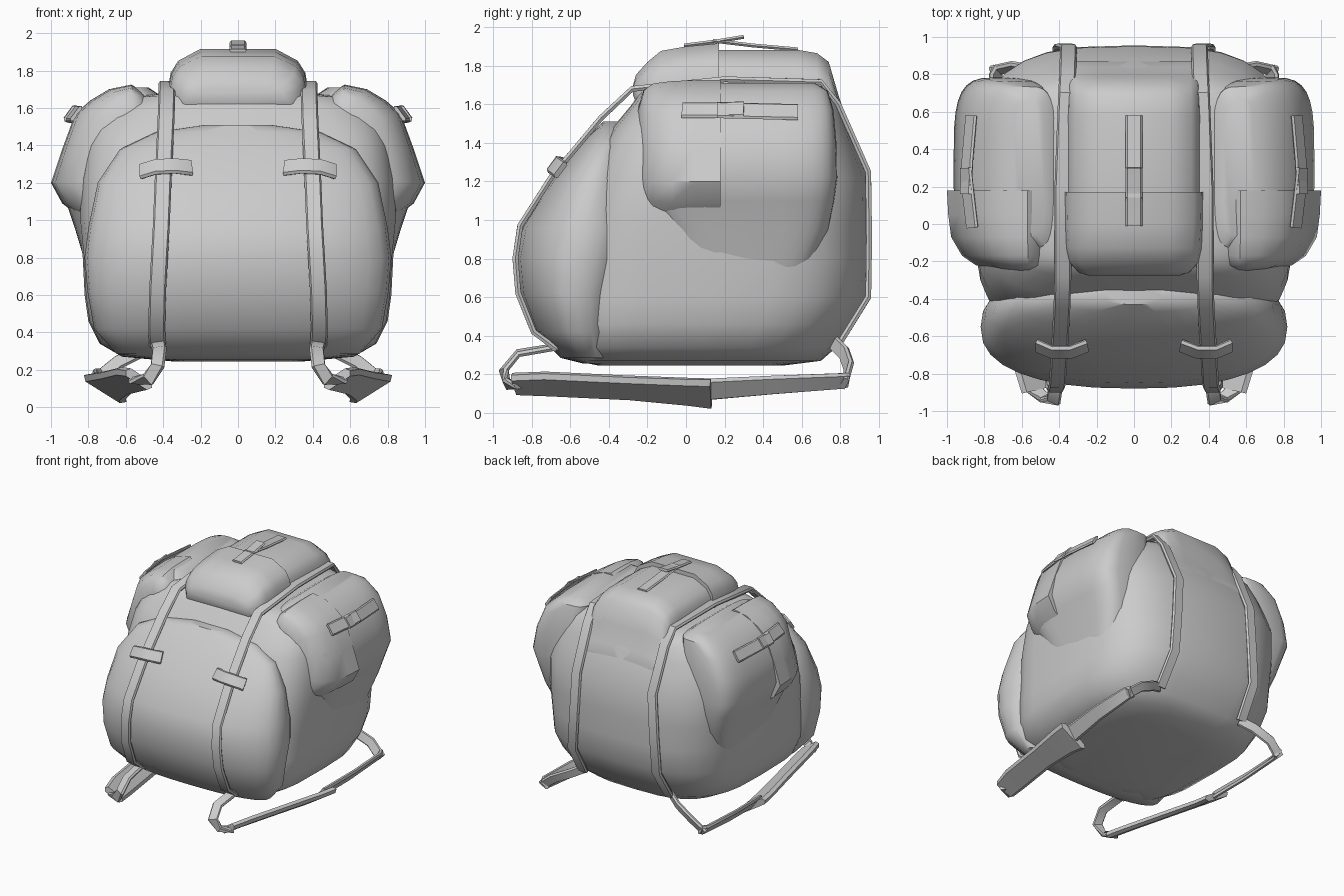
import bpy, bmesh
from math import sin, cos, pi
from mathutils import Vector

if "Cube" in bpy.data.objects:
    bpy.data.objects.remove(bpy.data.objects["Cube"])


def skin(name, rings, mirror=False, angle=40):
    """Skin a list of closed rings, cap both ends, optionally mirror in x."""
    bm = bmesh.new()
    vs = [[bm.verts.new(p) for p in r] for r in rings]
    n = len(rings[0])
    for a, b in zip(vs, vs[1:]):
        for i in range(n):
            j = (i + 1) % n
            bm.faces.new((a[i], a[j], b[j], b[i]))
    bm.faces.new(vs[0])
    bm.faces.new(vs[-1])
    bmesh.ops.recalc_face_normals(bm, faces=bm.faces)
    me = bpy.data.meshes.new(name)
    bm.to_mesh(me)
    bm.free()
    ob = bpy.data.objects.new(name, me)
    bpy.context.collection.objects.link(ob)
    bpy.ops.object.select_all(action='DESELECT')
    ob.select_set(True)
    bpy.context.view_layer.objects.active = ob
    bpy.ops.object.shade_smooth_by_angle(angle=angle * pi / 180)
    if mirror:
        m = ob.modifiers.new("Mirror", 'MIRROR')
        m.use_mirror_merge = False
    return ob


def plan_ring(z, x0, x1, yf, yb, nf, nb, seg=32):
    """Horizontal rounded outline with separate front and back roundness."""
    cx, hx, cy, hy = (x0 + x1) / 2, (x1 - x0) / 2, (yf + yb) / 2, (yb - yf) / 2
    pts = []
    for i in range(seg):
        c, s = cos(2 * pi * i / seg), sin(2 * pi * i / seg)
        e = 2 / (nb if s > 0 else nf)
        pts.append((cx + hx * (1 if c > 0 else -1) * abs(c) ** e,
                    cy + hy * (1 if s > 0 else -1) * abs(s) ** e, z))
    return pts


def ribbon(name, path, across, width, thick, mirror=False):
    """Sweep a soft flat strap along a path; width may be given per point."""
    P = [Vector(p) for p in path]
    rings = []
    for i, p in enumerate(P):
        t = (P[min(i + 1, len(P) - 1)] - P[max(i - 1, 0)]).normalized()
        w = Vector(across)
        w = (w - t * w.dot(t)).normalized()
        n = t.cross(w)
        wd = width[i] if isinstance(width, list) else width
        rings.append([p + w * wd * a + n * thick * b for a, b in
                      ((-.5, 0), (-.4, .5), (.4, .5), (.5, 0), (.4, -.5), (-.4, -.5))])
    return skin(name, rings, mirror)


def section_loft(name, outline, centre, stations, mirror=False):
    """Loft an xz outline along y; stations are (y, x scale, z scale)."""
    cx, cz = centre
    return skin(name, [[(cx + (x - cx) * sx, y, cz + (z - cz) * sz) for x, z in outline]
                       for y, sx, sz in stations], mirror)


# Main sack: (z, half width, front y, back y)
body = [(.245, .35, -.45, .5), (.27, .62, -.58, .7), (.34, .74, -.62, .78), (.46, .80, -.63, .86),
        (.6, .82, -.62, .94), (.8, .83, -.6, .955), (1.0, .85, -.56, .955), (1.22, .85, -.5, .95),
        (1.4, .82, -.43, .88), (1.48, .79, -.38, .85), (1.6, .72, -.28, .80), (1.66, .58, -.24, .76),
        (1.68, .4, -.2, .72)]
skin("main_sack", [plan_ring(z, -h, h, f, b, 4.6, 3.2) for z, h, f, b in body])

# Front pocket: (z, half width, seam y, front y)
pocket = [(.255, .4, -.45, -.53), (.285, .65, -.5, -.65), (.42, .77, -.55, -.785), (.62, .805, -.57, -.86),
          (.8, .82, -.55, -.88), (.96, .8, -.52, -.85), (1.2, .75, -.48, -.70), (1.38, .63, -.42, -.56),
          (1.47, .44, -.39, -.47), (1.51, .17, -.38, -.43)]
skin("front_pocket", [plan_ring(z, -h, h, f, 2 * e - f, 2.4, 2.4) for z, h, e, f in pocket])

# Side pockets: (z, inner x, outer x, front y, back y)
side = [(.65, .42, .78, 0, .6), (.95, .42, .87, -.1, .74), (1.1, .42, .92, -.18, .77), (1.22, .42, .965, -.2, .785),
        (1.4, .42, .93, -.2, .78), (1.57, .42, .855, -.18, .765), (1.67, .42, .74, -.13, .735),
        (1.71, .48, .64, -.06, .67)]
skin("side_pocket", [plan_ring(z, a, b, f, k, 4, 4) for z, a, b, f, k in side], True)

# Flaps over the side pockets
flap = [(.5, 1.15), (.46, 1.6), (.5, 1.68), (.57, 1.725), (.69, 1.7), (.79, 1.64), (.87, 1.57),
        (.94, 1.38), (1.0, 1.2), (.94, 1.09), (.85, 1.02)]
section_loft("side_flap", flap, (.55, 1.3),
             [(.18, 1, 1), (.05, .985, 1), (-.07, .95, .99), (-.17, .82, .96),
              (-.22, .66, .88), (-.25, .4, .65)], True)

# Top hump and its flap
half = [(.38, 1.5), (.375, 1.7), (.36, 1.78), (.32, 1.84), (.2, 1.9)]
lid = half + [(-x, z) for x, z in reversed(half)]
section_loft("top_hump", lid, (0, 1.4),
             [(-.2, .9, .6), (0, .95, .94), (.15, .96, .965), (.58, .96, .965), (.68, .95, .93),
              (.74, .94, .84), (.79, .93, .5), (.84, .92, .2), (.87, .9, .05)])
section_loft("top_flap", lid, (0, 1.67),
             [(.17, 1, 1.07), (.0, .99, 1.0), (-.13, .97, .9), (-.2, .93, .65),
              (-.26, .78, .36), (-.275, .65, .12)])

# Long straps wrapped around the pack
ribbon("long_strap",
       [(.43, -.67, .33), (.435, -.79, .42), (.43, -.87, .62), (.42, -.885, .8), (.41, -.86, .97),
        (.4, -.7, 1.22), (.385, -.44, 1.53), (.38, -.28, 1.68), (.38, .2, 1.73), (.36, .7, 1.715),
        (.355, .79, 1.6), (.35, .945, 1.25), (.37, .95, .9), (.39, .945, .6), (.4, .79, .35)],
       (1, 0, 0), .09, .03, True)

# Shoulder straps under the pack: front link, pad, rear link
ribbon("shoulder_strap_front",
       [(.43, -.66, .345), (.42, -.87, .31), (.43, -.945, .22), (.48, -.93, .15), (.56, -.86, .14)],
       (1, .3, -.1), .08, .03, True)
ribbon("shoulder_pad",
       [(.53, -.89, .15), (.57, -.72, .15), (.65, -.3, .13), (.7, 0, .11), (.71, .13, .1)],
       (.8, 0, .5), [.17, .2, .2, .24, .27], .05, True)
ribbon("shoulder_strap_rear",
       [(.71, .08, .12), (.74, .45, .145), (.74, .8, .165), (.72, .84, .17)],
       (.6, 0, .8), [.14, .12, .1, .09], .03, True)
ribbon("rear_link",
       [(.4, .77, .36), (.5, .82, .31), (.64, .845, .24), (.75, .82, .15)],
       (.3, .3, .6), .08, .03, True)

# Buckle loops on the front straps
ribbon("front_buckle",
       [(.25, -.65, 1.28), (.34, -.685, 1.29), (.44, -.685, 1.285), (.52, -.65, 1.26)],
       (0, .6, .8), .1, .03, True)

# Closing tabs on the top and side flaps
ribbon("top_tab_front", [(0, -.01, 1.905), (0, .15, 1.925), (0, .3, 1.95)], (1, 0, 0), .09, .02)
ribbon("top_tab_rear", [(0, .14, 1.93), (0, .35, 1.905), (0, .58, 1.885)], (1, 0, 0), .09, .02)
ribbon("side_tab_front", [(.865, -.02, 1.57), (.885, .15, 1.57), (.9, .3, 1.575)],
       (.6, 0, -.8), .1, .02, True)
ribbon("side_tab_rear", [(.9, .16, 1.57), (.89, .35, 1.565), (.87, .58, 1.56)],
       (.55, 0, -.8), .1, .02, True)
